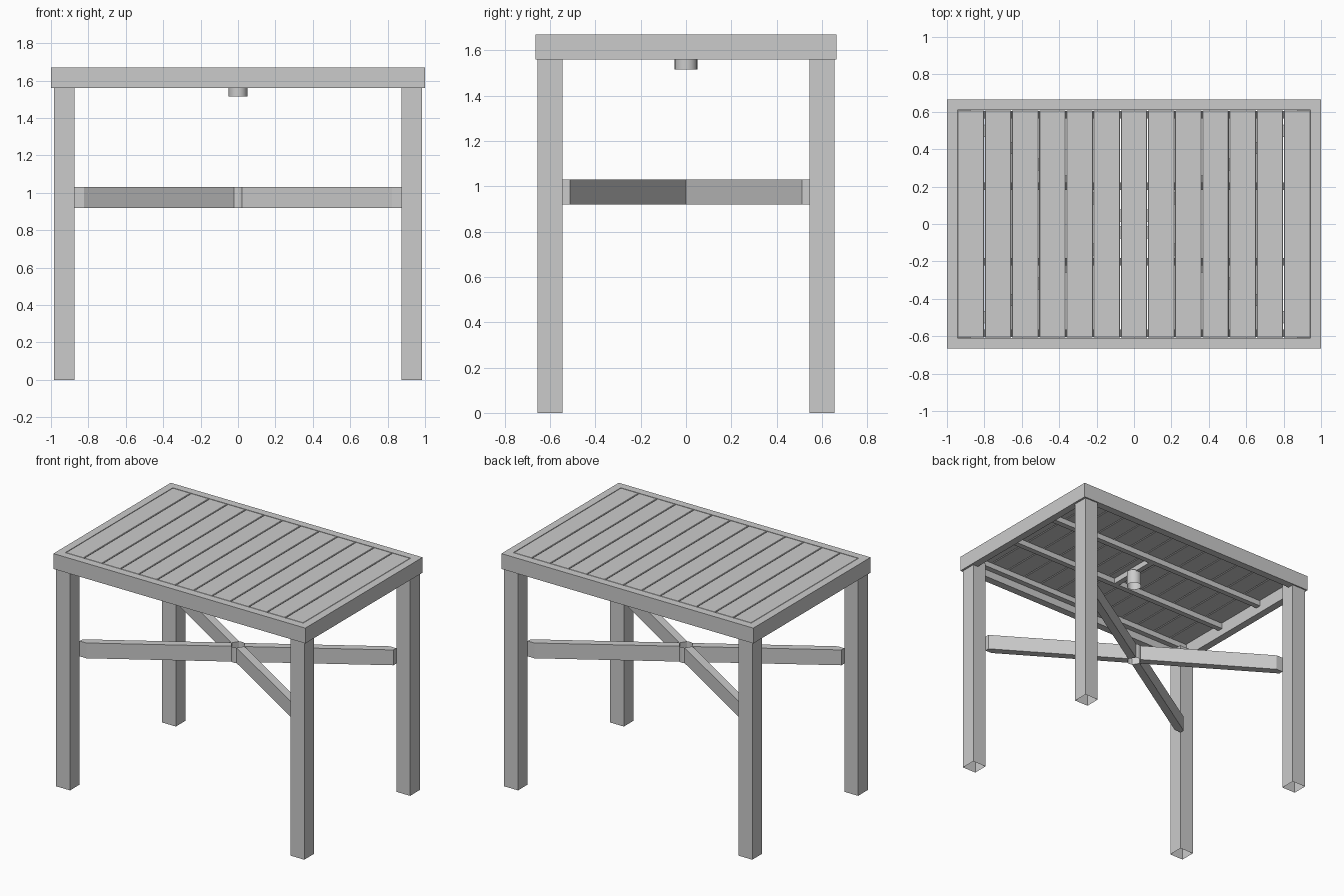
import bpy, bmesh, math
from mathutils import Vector

if "Cube" in bpy.data.objects:
    bpy.data.objects.remove(bpy.data.objects["Cube"])

grey = bpy.data.materials.new("light grey")
grey.diffuse_color = (0.6, 0.6, 0.6, 1)
grey.use_nodes = True
grey.node_tree.nodes["Principled BSDF"].inputs["Base Color"].default_value = grey.diffuse_color


def finish(name, bm, smooth=False):
    bmesh.ops.recalc_face_normals(bm, faces=bm.faces)
    me = bpy.data.meshes.new(name)
    bm.to_mesh(me)
    bm.free()
    me.materials.append(grey)
    ob = bpy.data.objects.new(name, me)
    bpy.context.collection.objects.link(ob)
    if smooth:
        for p in me.polygons:
            p.use_smooth = True
    return ob


def prism(name, outline, z0, z1, bottom=True, top=True, smooth=False):
    """Extrude a plan outline upwards, optionally with open ends."""
    bm = bmesh.new()
    lo = [bm.verts.new((x, y, z0)) for x, y in outline]
    hi = [bm.verts.new((x, y, z1)) for x, y in outline]
    n = len(outline)
    for i in range(n):
        j = (i + 1) % n
        bm.faces.new((lo[i], lo[j], hi[j], hi[i]))
    if bottom:
        bm.faces.new(lo[::-1])
    if top:
        bm.faces.new(hi)
    return finish(name, bm, smooth)


def rect(x0, x1, y0, y1):
    return [(x0, y0), (x1, y0), (x1, y1), (x0, y1)]


def circle(r, n=24):
    return [(r * math.cos(2 * math.pi * i / n), r * math.sin(2 * math.pi * i / n)) for i in range(n)]


TOP, FRAME_LOW, SLAT_LOW = 1.67, 1.56, 1.65
IN_X, IN_Y = 0.945, 0.61      # inside of the top frame
LEG_X, LEG_Y = 0.875, 0.545   # inner corner of a leg

# Table top frame: a one-piece rectangular ring
bm = bmesh.new()
loops = []
for hx, hy, z in ((1, 0.665, FRAME_LOW), (1, 0.665, TOP), (IN_X, IN_Y, TOP), (IN_X, IN_Y, FRAME_LOW)):
    loops.append([bm.verts.new((x, y, z)) for x, y in rect(-hx, hx, -hy, hy)])
for k in range(4):
    a, b = loops[k], loops[(k + 1) % 4]
    for i in range(4):
        j = (i + 1) % 4
        bm.faces.new((a[i], a[j], b[j], b[i]))
finish("top_frame", bm)

# Slats with softened edges and narrow gaps
COUNT, GAP = 13, 0.004
pitch = 2 * IN_X / COUNT
for i in range(COUNT):
    x0 = -IN_X + i * pitch
    slat = prism("slat_%02d" % (i + 1),
                 rect(x0 + GAP / 2, x0 + pitch - GAP / 2, -IN_Y + GAP / 2, IN_Y - GAP / 2),
                 SLAT_LOW, TOP)
    bev = slat.modifiers.new("soft edge", 'BEVEL')
    bev.width = 0.003
    bev.segments = 1

# Battens under the slats and the short cross piece holding the socket
for i, y in enumerate((-0.585, -0.203, 0.203, 0.585)):
    prism("batten_%d" % (i + 1), rect(-IN_X, IN_X, y - 0.02, y + 0.02), 1.61, SLAT_LOW)
prism("cross_piece", rect(-0.02, 0.02, -0.183, 0.183), 1.61, SLAT_LOW)

# Pole socket and hub: open tubes
prism("pole_socket", circle(0.05), 1.515, 1.62, False, False, True)
prism("brace_hub", circle(0.05), 0.92, 1.03, False, False, True)

# Legs (open at the bottom) and diagonal braces fitted round the leg corners
d = Vector((LEG_X, LEG_Y)).normalized()
n = Vector((-d.y, d.x)) * 0.0275
t_y = (LEG_Y - n.y) / d.y     # one side meets the leg face across y
t_x = (LEG_X + n.x) / d.x     # other side meets the leg face across x
arm = [d * 0.042 + n, d * 0.042 - n, d * t_x - n, Vector((LEG_X, LEG_Y)), d * t_y + n]
for sy, end in ((-1, "front"), (1, "back")):
    for sx, side in ((-1, "left"), (1, "right")):
        leg = [(sx * x, sy * y) for x, y in rect(LEG_X, 0.985, LEG_Y, 0.655)]
        prism("%s_%s_leg" % (end, side), leg, 0, FRAME_LOW + 0.05, bottom=False)
        prism("%s_%s_brace" % (end, side), [(sx * p.x, sy * p.y) for p in arm], 0.92, 1.03)
